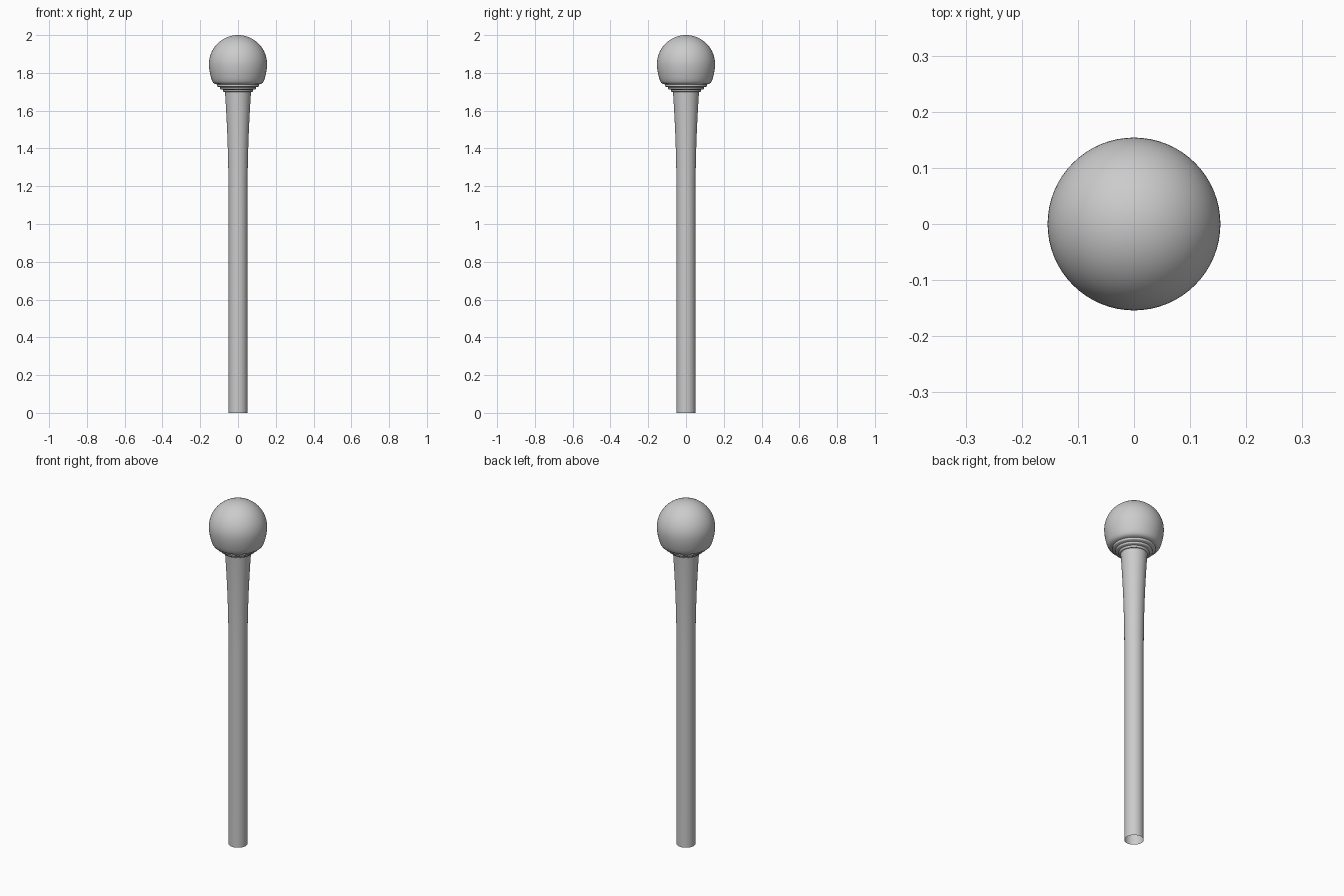
import bpy
import math

cube = bpy.data.objects.get("Cube")
if cube:
    bpy.data.objects.remove(cube, do_unlink=True)

grey = bpy.data.materials.new("plain grey")
grey.use_nodes = True
grey.diffuse_color = (0.6, 0.6, 0.6, 1)
grey.node_tree.nodes["Principled BSDF"].inputs["Base Color"].default_value = grey.diffuse_color

SIDES = 64


def lathe(name, profile):
    """Revolve (radius, height) points about the z axis; zero radius closes to a point."""
    verts, faces, rings = [], [], []
    for r, z in profile:
        count = SIDES if r > 0 else 1
        rings.append([len(verts) + i for i in range(count)])
        for i in range(count):
            a = math.tau * i / SIDES
            verts.append((r * math.cos(a), r * math.sin(a), z))
    for low, high in zip(rings, rings[1:]):
        for i in range(SIDES):
            j = (i + 1) % SIDES
            if len(high) == 1:
                faces.append((low[i], low[j], high[0]))
            else:
                faces.append((low[i], low[j], high[j], high[i]))
    mesh = bpy.data.meshes.new(name)
    mesh.from_pydata(verts, [], faces)
    mesh.materials.append(grey)
    obj = bpy.data.objects.new(name, mesh)
    bpy.context.collection.objects.link(obj)
    bpy.ops.object.select_all(action="DESELECT")
    obj.select_set(True)
    bpy.context.view_layer.objects.active = obj
    bpy.ops.object.shade_smooth_by_angle(angle=math.radians(40))
    return obj


# Hollow straight shaft that flares gently towards the head
flare = [(0.05 + 0.019 * (i / 12) ** 2.2, 1.1 + 0.6 * i / 12) for i in range(13)]
lathe("shaft", [(0.05, 0)] + flare)

# Stepped collar of three rounded rings under the head
collar = [(0.069, 1.7)]
for r, z in ((0.076, 1.7), (0.092, 1.713), (0.108, 1.727)):
    for k in range(5):
        a = math.radians(-90 + 35 * k)
        collar.append((r + 0.004 * math.cos(a), z + 0.006 + 0.006 * math.sin(a)))
collar.append((0.11, 1.74))
lathe("collar", collar)

# Ball head: rounded lower lip, then a sphere cap
R, CENTRE = 0.154, 1.846
head = [(0.11, 1.739), (0.122, 1.741), (0.131, 1.747), (0.137, 1.757),
        (0.143, 1.775), (0.149, 1.80), (0.153, 1.825)]
head += [(R * math.cos(math.pi / 2 * i / 24), CENTRE + R * math.sin(math.pi / 2 * i / 24))
         for i in range(24)]
head.append((0, CENTRE + R))
lathe("ball_head", head)
